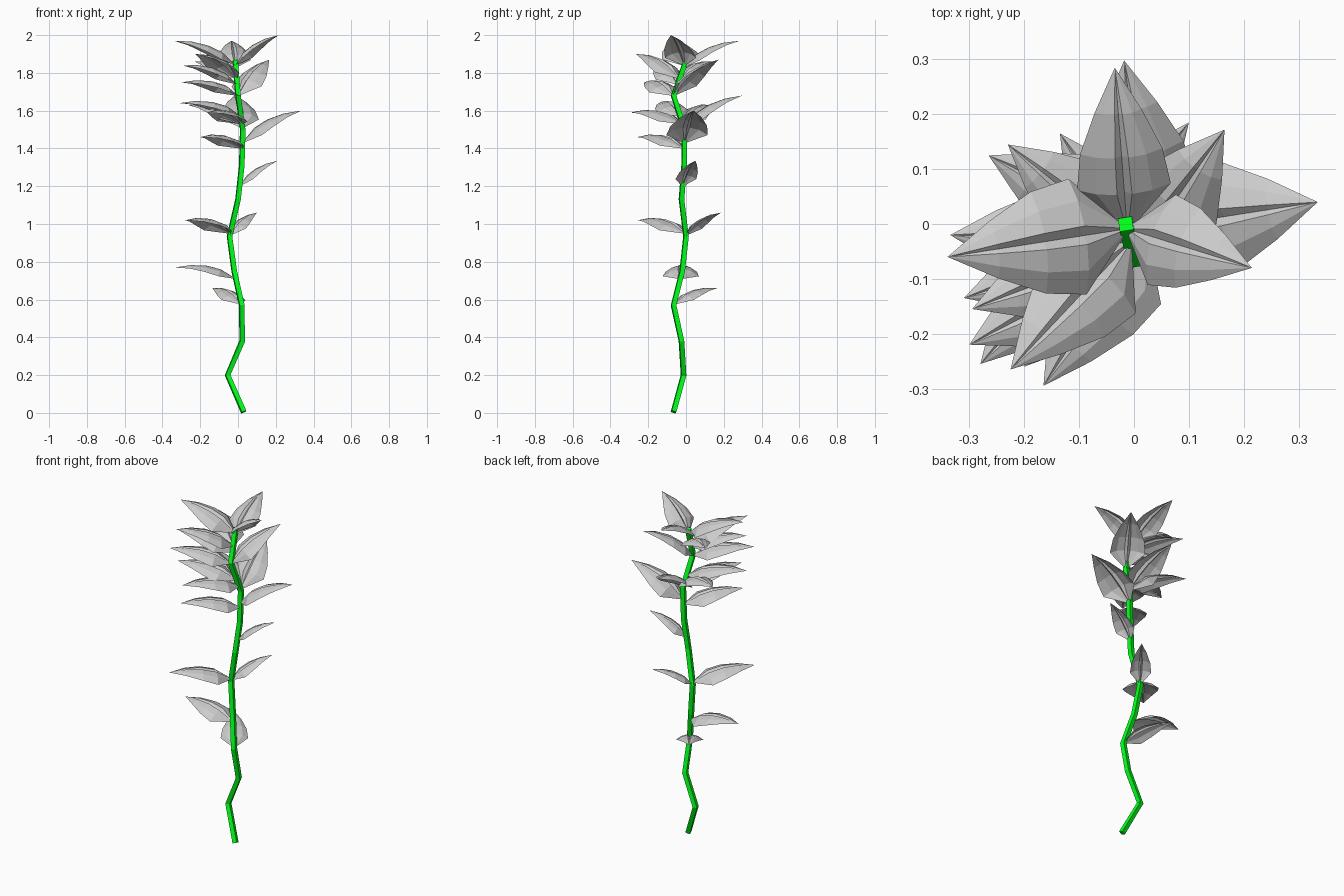
import bpy, bmesh
from mathutils import Vector

if "Cube" in bpy.data.objects:
    bpy.data.objects.remove(bpy.data.objects["Cube"])

# Crooked square stem
STEM = [Vector(p) for p in [
    (.03, -.066, .005), (-.055, -.013, .2), (.022, -.024, .38), (.02, -.066, .57),
    (-.02, -.02, .75), (-.045, 0, .935), (0, -.024, 1.13), (.02, -.01, 1.31),
    (.025, -.008, 1.5), (0, -.066, 1.68), (-.015, 0, 1.865)]]

curve = bpy.data.curves.new("stem", 'CURVE')
curve.dimensions = '3D'
curve.bevel_depth = .018
curve.bevel_resolution = 0
curve.use_fill_caps = True
spline = curve.splines.new('POLY')
spline.points.add(len(STEM) - 1)
spline.use_smooth = False
for pt, co in zip(spline.points, STEM):
    pt.co = (*co, 1)
stem = bpy.data.objects.new("stem", curve)
bpy.context.collection.objects.link(stem)
green = bpy.data.materials.new("stem_green")
green.diffuse_color = (0, 1, .01, 1)
green.use_nodes = True
green.node_tree.nodes["Principled BSDF"].inputs["Base Color"].default_value = green.diffuse_color
curve.materials.append(green)


def stem_at(z):
    for a, b in zip(STEM, STEM[1:]):
        if z <= b.z:
            return a.lerp(b, (z - a.z) / (b.z - a.z))
    return STEM[-1].copy()


# Leaf shape: (position along, relative width) and (across, height) of the pleated section
ROWS = [(0, .05), (.27, 1), (.5, .88), (.75, .5)]
SECTION = [(-1, -.28), (-.6, .0), (-.16, .12), (0, -.02), (.16, .12), (.6, .0), (1, -.28)]


def leaf(name, tip, base_z, width):
    base, tip = stem_at(base_z), Vector(tip)
    axis = tip - base
    length = axis.length
    side = Vector((0, 0, 1)).cross(axis).normalized()
    up = axis.cross(side).normalized()
    half = width * length
    bm = bmesh.new()
    rows = []
    for t, w in ROWS:
        mid = base + axis * t + up * (.36 * t * (1 - t) * length)
        rows.append([bm.verts.new(mid + (side * u + up * h) * half * w) for u, h in SECTION])
    for r, s in zip(rows, rows[1:]):
        for i in range(len(SECTION) - 1):
            bm.faces.new((r[i], s[i], s[i + 1], r[i + 1]))
    end = bm.verts.new(tip)
    for a, b in zip(rows[-1], rows[-1][1:]):
        bm.faces.new((a, end, b))
    bmesh.ops.recalc_face_normals(bm, faces=bm.faces)
    # keep leaf tops facing up
    if sum(f.normal.dot(up) for f in bm.faces) < 0:
        bmesh.ops.reverse_faces(bm, faces=bm.faces)
    mesh = bpy.data.meshes.new(name)
    bm.to_mesh(mesh)
    bm.free()
    bpy.context.collection.objects.link(bpy.data.objects.new(name, mesh))


# Leaves: tip position, height on the stem, half width / length
LEAVES = [
    ((.215, -.08, 2.0), 1.84, .30),
    ((-.34, -.06, 1.97), 1.84, .30),
    ((-.035, .285, 1.97), 1.83, .26),
    ((-.225, -.265, 1.9), 1.77, .28),
    ((-.295, -.155, 1.84), 1.74, .28),
    ((-.23, .145, 1.86), 1.77, .28),
    ((.165, .172, 1.87), 1.68, .28),
    ((-.30, -.22, 1.75), 1.68, .28),
    ((-.31, -.135, 1.64), 1.57, .28),
    ((-.265, .125, 1.63), 1.53, .28),
    ((-.018, .298, 1.68), 1.51, .28),
    ((.335, .04, 1.6), 1.43, .31),
    ((-.165, -.295, 1.59), 1.53, .28),
    ((-.20, -.26, 1.46), 1.40, .27),
    ((.21, .05, 1.335), 1.20, .23),
    ((-.28, -.255, 1.02), .95, .28),
    ((.10, .185, 1.06), .94, .22),
    ((-.335, -.02, .77), .71, .29),
    ((-.135, .165, .66), .575, .26),
]
for n, (tip, base_z, width) in enumerate(LEAVES, 1):
    leaf(f"leaf_{n:02d}", tip, base_z, width)
